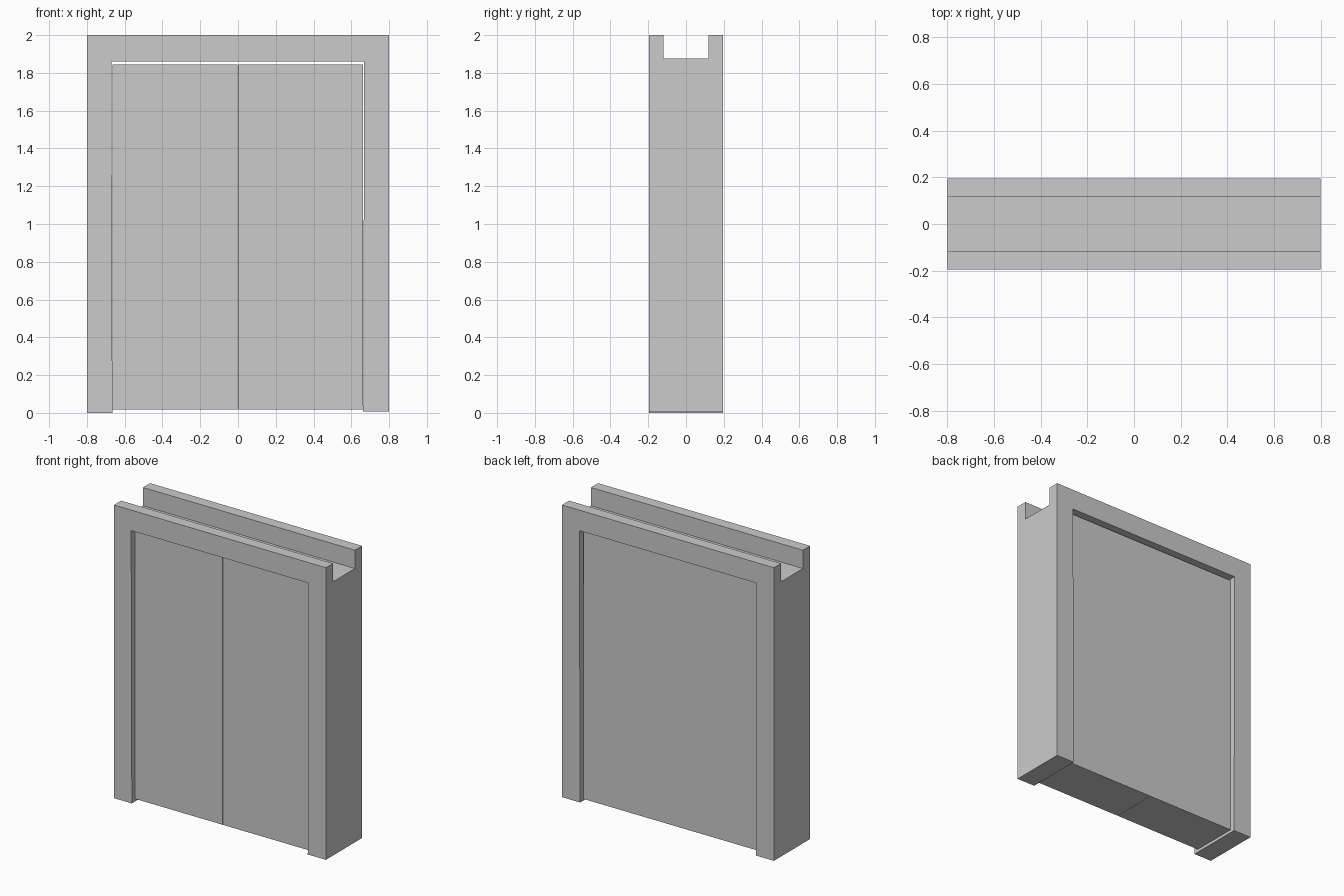
import bpy, bmesh

if "Cube" in bpy.data.objects:
    bpy.data.objects.remove(bpy.data.objects["Cube"])


def extruded(name, profile, y0, y1):
    """Closed x/z profile extruded from y0 to y1."""
    bm = bmesh.new()
    face = bm.faces.new([bm.verts.new((x, y0, z)) for x, z in profile])
    out = bmesh.ops.extrude_face_region(bm, geom=[face])
    verts = [g for g in out["geom"] if isinstance(g, bmesh.types.BMVert)]
    bmesh.ops.translate(bm, verts=verts, vec=(0, y1 - y0, 0))
    bmesh.ops.recalc_face_normals(bm, faces=bm.faces)
    mesh = bpy.data.meshes.new(name)
    bm.to_mesh(mesh)
    bm.free()
    obj = bpy.data.objects.new(name, mesh)
    bpy.context.collection.objects.link(obj)
    return obj


def rect(x0, x1, z0, z1):
    return [(x0, z0), (x1, z0), (x1, z1), (x0, z1)]


# Door frame: one upside-down U, feet very slightly uneven
frame = extruded("door_frame", [
    (-0.80, 0.0), (-0.665, 0.0), (-0.67, 1.86), (0.668, 1.86),
    (0.663, 0.007), (0.80, 0.007), (0.80, 2.0), (-0.80, 2.0)], -0.195, 0.195)

# Open channel along the top of the header
cutter = extruded("channel_cutter", rect(-1, 1, 1.875, 2.2), -0.118, 0.118)
cutter.hide_render = True
mod = frame.modifiers.new("channel", "BOOLEAN")
mod.operation = "DIFFERENCE"
mod.solver = "EXACT"
mod.object = cutter
bpy.context.view_layer.objects.active = frame
bpy.ops.object.modifier_apply(modifier=mod.name)
bpy.data.objects.remove(cutter)

# Two thick door leaves, recessed on both faces, with a hairline seam
for name, x0, x1 in (("left_door", -0.664, -0.002), ("right_door", 0.001, 0.662)):
    extruded(name, rect(x0, x1, 0.019, 1.845), -0.162, 0.162)
